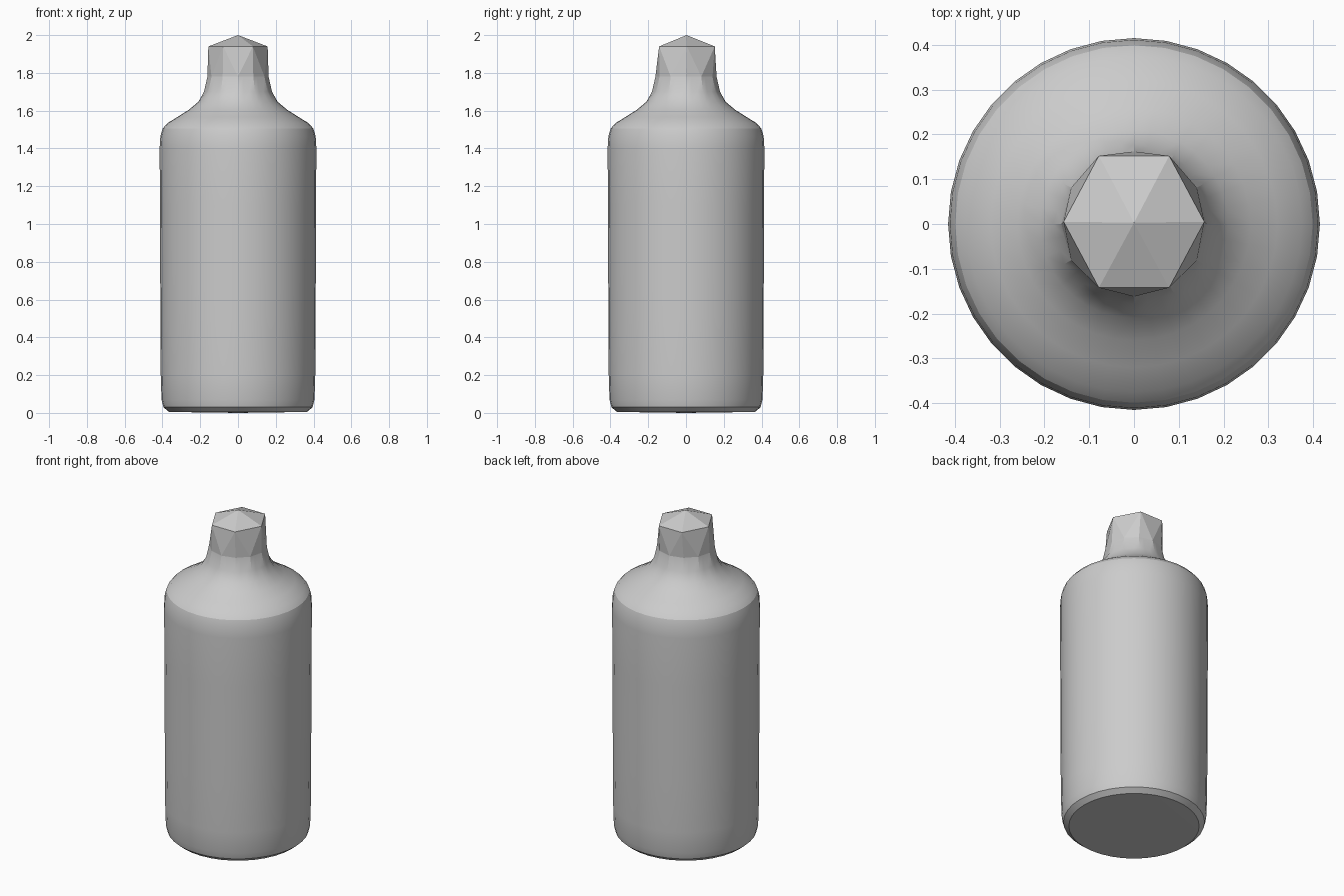
import bpy, bmesh
from math import cos, sin, pi, radians

if "Cube" in bpy.data.objects:
    bpy.data.objects.remove(bpy.data.objects["Cube"])

SEG = 36


def make_object(name, bm):
    bmesh.ops.recalc_face_normals(bm, faces=bm.faces)
    mesh = bpy.data.meshes.new(name)
    bm.to_mesh(mesh)
    bm.free()
    obj = bpy.data.objects.new(name, mesh)
    bpy.context.collection.objects.link(obj)
    return obj


def polygon_factor(a, sides):
    # distance to the edge of a unit polygon along angle a
    step = 2 * pi / sides
    return cos(step / 2) / cos(a % step - step / 2)


# Bottle body: lathed profile of (radius, height, polygon sides)
profile = [(0.365, 0.005, SEG), (0.395, 0.03, SEG), (0.405, 0.07, SEG),
           (0.409, 0.2, SEG), (0.411, 0.5, SEG), (0.412, 0.8, SEG),
           (0.413, 1.1, SEG), (0.415, 1.4, SEG), (0.411, 1.465, SEG),
           (0.399, 1.505, SEG), (0.375, 1.533, SEG), (0.32, 1.567, SEG),
           (0.26, 1.605, SEG), (0.21, 1.647, SEG), (0.18, 1.70, 12),
           (0.162, 1.78, 12)]
bm = bmesh.new()
rings = []
for r, z, sides in profile:
    ring = []
    for i in range(SEG):
        a = 2 * pi * i / SEG
        q = r * polygon_factor(a, sides)
        ring.append(bm.verts.new((q * cos(a), q * sin(a), z)))
    rings.append(ring)
for lo, hi in zip(rings, rings[1:]):
    for i in range(SEG):
        j = (i + 1) % SEG
        bm.faces.new((lo[i], lo[j], hi[j], hi[i]))
# slightly sagging base
centre = bm.verts.new((0, 0, 0.0))
for i in range(SEG):
    bm.faces.new((rings[0][(i + 1) % SEG], rings[0][i], centre))
body = make_object("bottle_body", bm)
body.data.shade_smooth()
body.select_set(True)
bpy.context.view_layer.objects.active = body
bpy.ops.object.shade_smooth_by_angle(angle=radians(20))

# Neck and cap: twelve-sided neck flaring into a six-sided pointed cap
bm = bmesh.new()
lower = [bm.verts.new((0.162 * cos(i * pi / 6), 0.162 * sin(i * pi / 6), 1.78))
         for i in range(12)]
upper = [bm.verts.new((0.157 * cos(i * pi / 3), 0.17 * sin(i * pi / 3) + 0.005, 1.94))
         for i in range(6)]
apex = bm.verts.new((0, 0.003, 2.0))
for i in range(6):
    k, nxt = 2 * i, upper[(i + 1) % 6]
    mid, end = lower[k + 1], lower[(k + 2) % 12]
    bm.faces.new((lower[k], mid, upper[i]))
    bm.faces.new((mid, nxt, upper[i]))
    bm.faces.new((mid, end, nxt))
    bm.faces.new((upper[i], nxt, apex))
make_object("neck_cap", bm)
